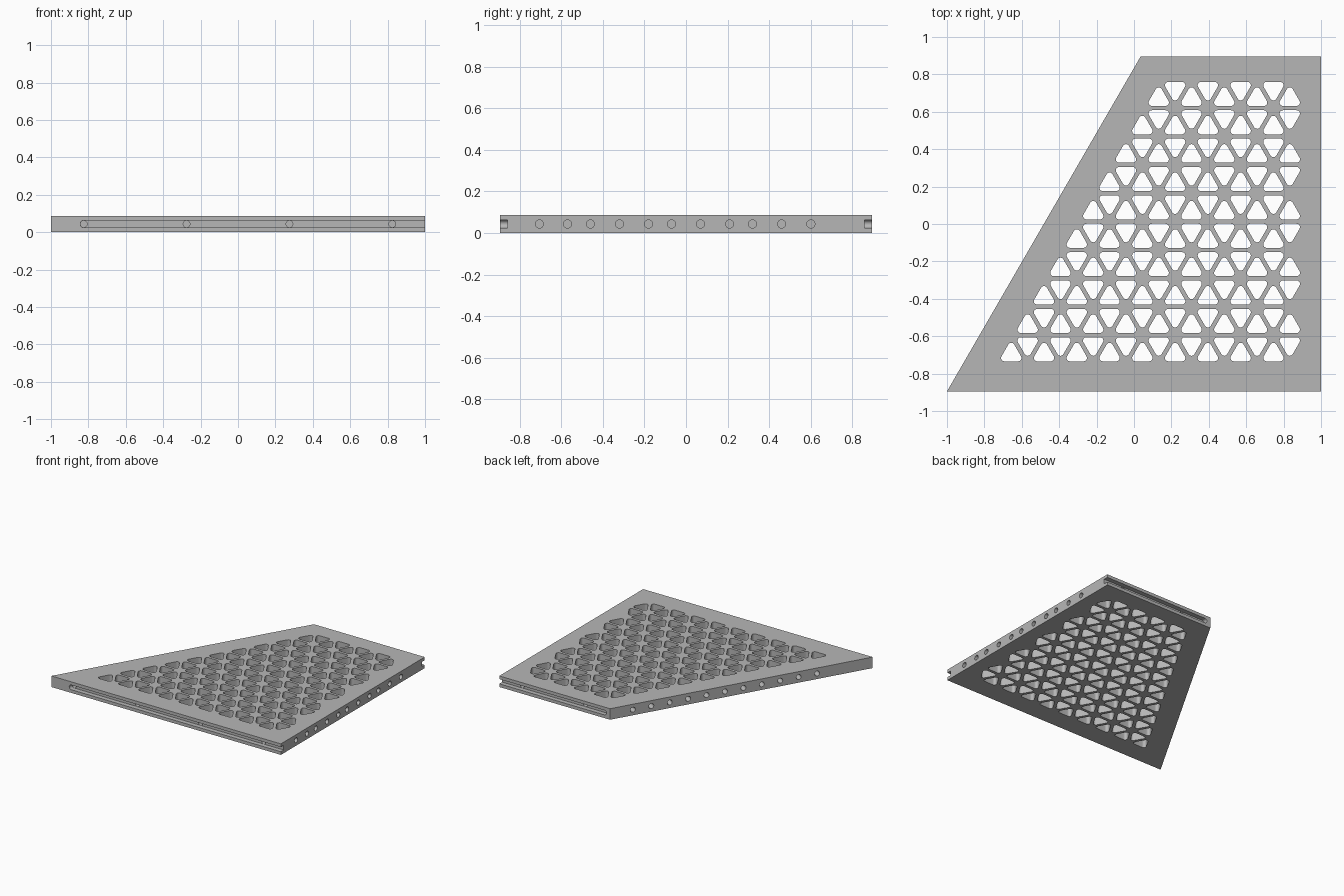
import bpy
import bmesh
from math import cos, sin, pi, sqrt, radians
from mathutils import Vector

cube = bpy.data.objects.get("Cube")
if cube:
    bpy.data.objects.remove(cube, do_unlink=True)

THICK = 0.087
MID = THICK / 2
HALF_Y = 0.895
BACK_X = 0.035
DRILL_R = 0.0195
SLOT_R = 0.0185
SLOT_DEPTH = 0.036

grey = bpy.data.materials.new("plate grey")
grey.use_nodes = True
colour = (0.47, 0.47, 0.47, 1)
grey.diffuse_color = colour
grey.node_tree.nodes["Principled BSDF"].inputs["Base Color"].default_value = colour


def prism(bm, outline, sweep):
    """Extrude a closed outline of points along the sweep vector."""
    low = [bm.verts.new(p) for p in outline]
    high = [bm.verts.new(Vector(p) + Vector(sweep)) for p in outline]
    bm.faces.new(low)
    bm.faces.new(high)
    for i in range(len(low)):
        j = (i + 1) % len(low)
        bm.faces.new((low[i], low[j], high[j], high[i]))


def finish(name, bm):
    bmesh.ops.recalc_face_normals(bm, faces=bm.faces)
    mesh = bpy.data.meshes.new(name)
    bm.to_mesh(mesh)
    bm.free()
    mesh.materials.append(grey)
    obj = bpy.data.objects.new(name, mesh)
    bpy.context.collection.objects.link(obj)
    return obj


def drill(bm, centre, inward, depth, radius):
    """Round blind hole: a cylinder starting slightly outside the wall."""
    inward = Vector(inward).normalized()
    side = inward.cross(Vector((0, 0, 1)))
    start = Vector(centre) - inward * 0.01
    ring = [start + side * radius * cos(a) + Vector((0, 0, radius * sin(a)))
            for a in (2 * pi * i / 24 for i in range(24))]
    prism(bm, ring, inward * (depth + 0.01))


def rounded_triangle(cx, cy, reach, radius, up):
    """Equilateral triangle outline; reach is centre to the corner arc centre."""
    points = []
    for corner in range(3):
        mid = (pi / 2 if up else -pi / 2) + corner * 2 * pi / 3
        for step in range(7):
            a = mid + (step / 6 - 0.5) * 2 * pi / 3
            points.append((cx + reach * cos(mid) + radius * cos(a),
                           cy + reach * sin(mid) + radius * sin(a), -0.05))
    return points


# Solid trapezoid plate
bm = bmesh.new()
prism(bm, [(-1, -HALF_Y, 0), (1, -HALF_Y, 0), (1, HALF_Y, 0), (BACK_X, HALF_Y, 0)],
      (0, 0, THICK))
plate = finish("perforated_plate", bm)

# Rows of alternating triangular openings, stepped along the slanted side
bm = bmesh.new()
PITCH = 0.1752
ROW = PITCH * sqrt(3) / 2
CORNER = 0.018
inradius = ROW / 3 - 0.0115
for row in range(10):
    base = 0.7715 - ROW * (row + 1)
    for i in range(9 + row):
        up = i % 2 == 0
        x = 0.833 - PITCH / 2 * (8 + row - i)
        y = base + ROW * (1 / 3 if up else 2 / 3)
        prism(bm, rounded_triangle(x, y, 2 * (inradius - CORNER), CORNER, up),
              (0, 0, 0.2))
openings = finish("opening_cutter", bm)

# Edge slots along front and back, open at the left end, rounded at the other
bm = bmesh.new()
for side, end in ((-1, -0.825), (1, 0.085)):
    arc = [(end + SLOT_R * cos(a), side * (HALF_Y + 0.02), MID + SLOT_R * sin(a))
           for a in (pi / 2 + pi * i / 12 for i in range(13))]
    outline = arc + [(1.05, side * (HALF_Y + 0.02), MID - SLOT_R),
                     (1.05, side * (HALF_Y + 0.02), MID + SLOT_R)]
    prism(bm, outline, (0, -side * (SLOT_DEPTH + 0.02), 0))
slots = finish("slot_cutter", bm)

# Blind holes in the slot floors, the straight side and the slanted side
bm = bmesh.new()
floor = HALF_Y - SLOT_DEPTH
for x in (-0.825, -0.275, 0.275, 0.825):
    drill(bm, (x, -floor, MID), (0, 1, 0), 0.06, SLOT_R - 0.0005)
for x in (0.275, 0.825):
    drill(bm, (x, floor, MID), (0, -1, 0), 0.06, SLOT_R - 0.0005)
for y in (-0.705, -0.57, -0.46, -0.32, -0.18, -0.07, 0.07, 0.21, 0.32, 0.46, 0.6):
    drill(bm, (1, y, MID), (-1, 0, 0), 0.06, DRILL_R)
corner = Vector((BACK_X, HALF_Y, MID))
along = (Vector((-1, -HALF_Y, MID)) - corner).normalized()
inward = Vector((-along.y, along.x, 0))
for i in range(11):
    drill(bm, corner + along * (0.18 + 0.145 * i), inward, 0.06, DRILL_R)
holes = finish("hole_cutter", bm)

# Cut everything out of the plate
bpy.context.view_layer.objects.active = plate
for cutter in (openings, slots, holes):
    cutter.hide_render = True
    cut = plate.modifiers.new(cutter.name, 'BOOLEAN')
    cut.operation = 'DIFFERENCE'
    cut.solver = 'EXACT'
    cut.object = cutter
    bpy.ops.object.modifier_apply(modifier=cut.name)
    bpy.data.objects.remove(cutter, do_unlink=True)

bpy.ops.object.select_all(action='DESELECT')
plate.select_set(True)
bpy.ops.object.shade_smooth_by_angle(angle=radians(30))
